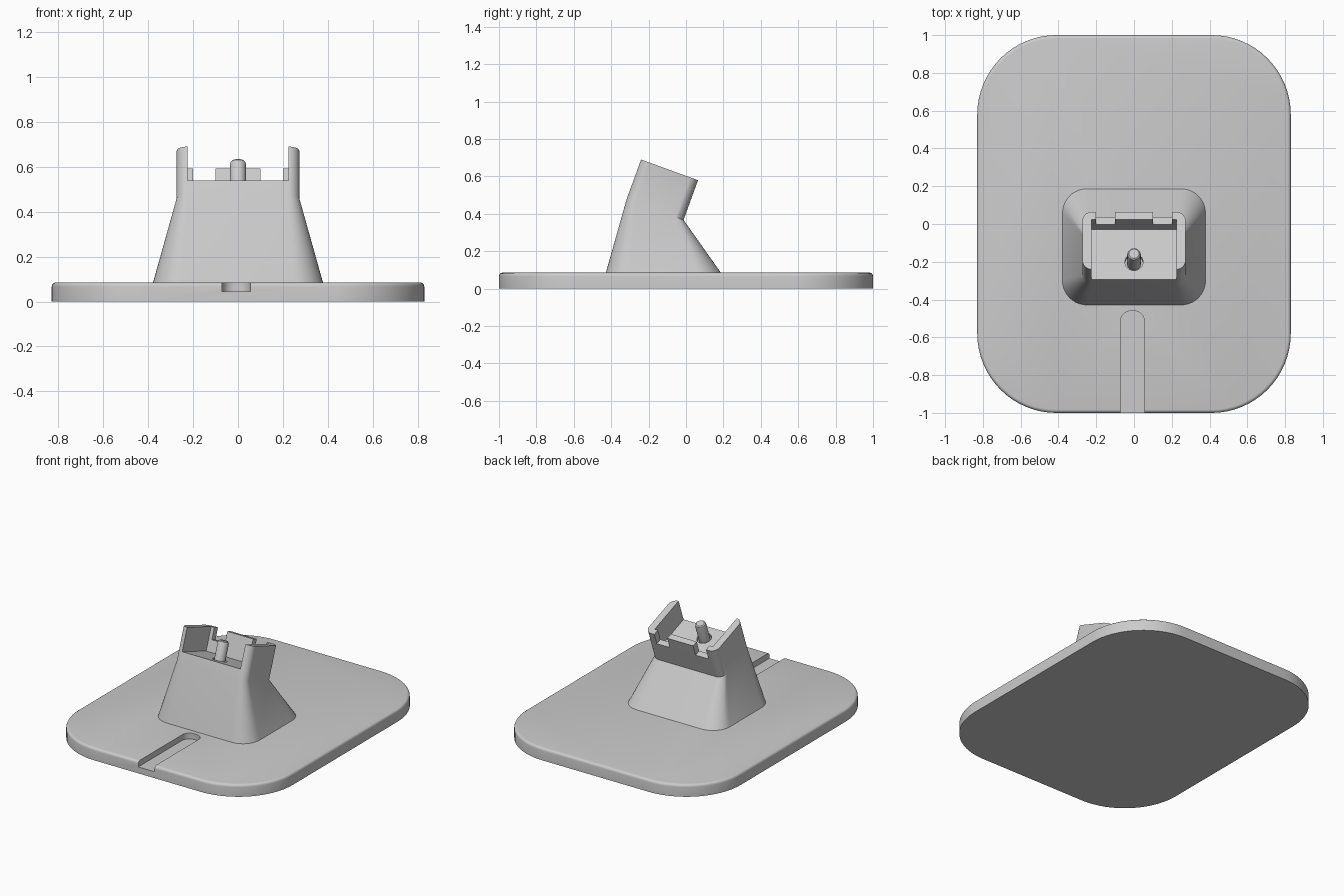
import bpy, bmesh, math
from mathutils import Matrix, Vector

cube = bpy.data.objects.get("Cube")
if cube:
    bpy.data.objects.remove(cube, do_unlink=True)

grey = bpy.data.materials.new("matte_grey")
grey.use_nodes = True
COLOR = (0.6, 0.6, 0.6, 1)
grey.diffuse_color = COLOR
grey.node_tree.nodes["Principled BSDF"].inputs["Base Color"].default_value = COLOR

# Frame of the tilted cradle: origin on the front edge of its floor
TILT = Matrix.Translation((0, -0.295, 0.54)) @ Matrix.Rotation(math.radians(-20), 4, 'X')


def rounded_rect(hx, y0, y1, r, z, seg=10):
    pts = []
    corners = [(hx - r, y1 - r), (r - hx, y1 - r), (r - hx, y0 + r), (hx - r, y0 + r)]
    for q, (cx, cy) in enumerate(corners):
        for i in range(seg + 1):
            a = math.pi / 2 * (q + i / seg)
            pts.append(Vector((cx + r * math.cos(a), cy + r * math.sin(a), z)))
    return pts


def finish(bm, name):
    bmesh.ops.recalc_face_normals(bm, faces=bm.faces)
    mesh = bpy.data.meshes.new(name)
    bm.to_mesh(mesh)
    bm.free()
    mesh.materials.append(grey)
    ob = bpy.data.objects.new(name, mesh)
    bpy.context.collection.objects.link(ob)
    return ob


def loft(name, rings):
    bm = bmesh.new()
    rows = [[bm.verts.new(p) for p in ring] for ring in rings]
    n = len(rows[0])
    for a, b in zip(rows, rows[1:]):
        for i in range(n):
            j = (i + 1) % n
            bm.faces.new((a[i], a[j], b[j], b[i]))
    bm.faces.new(rows[0][::-1])
    bm.faces.new(rows[-1])
    return finish(bm, name)


def box(name, lo, hi, matrix):
    bm = bmesh.new()
    bmesh.ops.create_cube(bm, size=1)
    lo, hi = Vector(lo), Vector(hi)
    for v in bm.verts:
        v.co = matrix @ ((lo + hi) / 2 + v.co * (hi - lo))
    return finish(bm, name)


def turned(name, profile, v, seg=32):
    """Round part standing on the cradle floor, from (radius, height) pairs."""
    rings = [[TILT @ Vector((r * math.cos(2 * math.pi * i / seg),
                             v + r * math.sin(2 * math.pi * i / seg), h))
              for i in range(seg)] for r, h in profile]
    return loft(name, rings)


def carve(ob, cutters):
    for c in cutters:
        mod = ob.modifiers.new("cut", 'BOOLEAN')
        mod.operation = 'DIFFERENCE'
        mod.solver = 'EXACT'
        mod.object = c
    deps = bpy.context.evaluated_depsgraph_get()
    mesh = bpy.data.meshes.new_from_object(ob.evaluated_get(deps))
    ob.modifiers.clear()
    ob.data = mesh
    for c in cutters:
        bpy.data.objects.remove(c, do_unlink=True)


def smooth(ob, angle):
    bpy.ops.object.select_all(action='DESELECT')
    ob.select_set(True)
    bpy.context.view_layer.objects.active = ob
    bpy.ops.object.shade_smooth_by_angle(angle=math.radians(angle))


# Base plate with a softened top rim and a cable groove
rim = 0.018
rings = [rounded_rect(0.83, -1, 1, 0.42, 0, 16)]
for k in range(5):
    a = math.pi / 2 * k / 4
    d = rim * (1 - math.cos(a))
    rings.append(rounded_rect(0.83 - d, d - 1, 1 - d, 0.42 - d,
                              0.085 - rim + rim * math.sin(a), 16))
base = loft("base_plate", rings)
groove = loft("groove_cutter", [[p + Vector((-0.008, 0, 0)) for p in
              rounded_rect(0.063, -1.2, -0.46, 0.055, z)] for z in (0.045, 0.2)])
carve(base, [groove])
smooth(base, 30)

# Pedestal flowing into the tilted cradle
stand = loft("stand", [
    rounded_rect(0.38, -0.43, 0.19, 0.13, 0.08),
    [TILT @ p for p in rounded_rect(0.273, 0, 0.324, 0.05, -0.066)],
    [TILT @ p for p in rounded_rect(0.273, 0, 0.324, 0.05, 0.16)]])
cutters = [box("pocket_cutter", (-0.225, -0.1, 0), (0.225, 0.282, 0.3), TILT),
           turned("socket_cutter", [(0.048, -0.03), (0.048, 0.02)], 0.1)]
for s in (-1, 1):
    x0, x1 = sorted((s * 0.1, s * 0.2))
    cutters.append(box("notch_cutter", (x0, 0.2, 0.08), (x1, 0.4, 0.3), TILT))
carve(stand, cutters)
smooth(stand, 25)

# Connector pin in its socket
pin = turned("connector_pin", [(0.036, -0.035), (0.036, 0.11), (0.033, 0.122),
                               (0.026, 0.128)], 0.1)
smooth(pin, 30)
